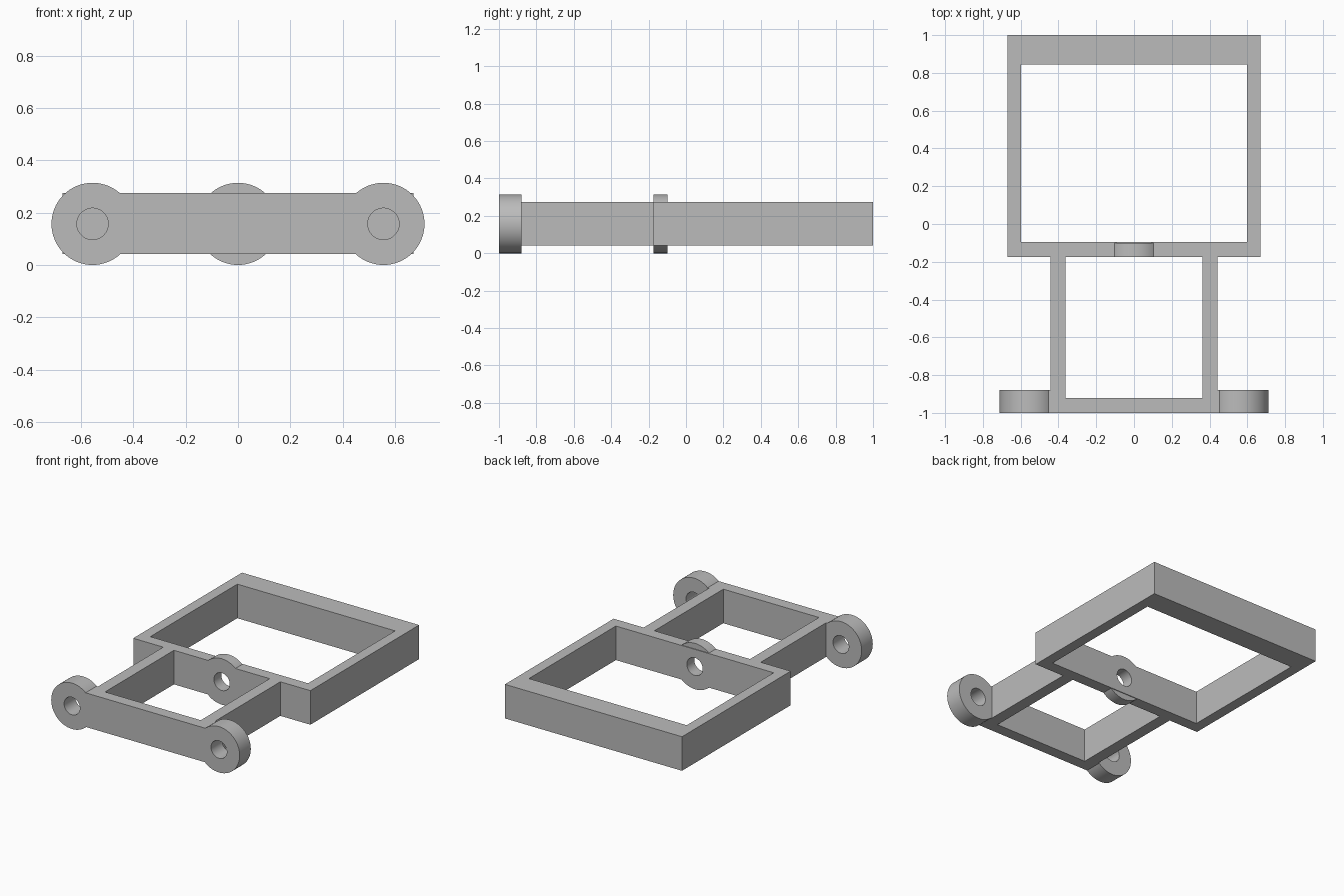
import bpy
import math

if "Cube" in bpy.data.objects:
    bpy.data.objects.remove(bpy.data.objects["Cube"])

grey = bpy.data.materials.new("plain grey")
grey.diffuse_color = (0.5, 0.5, 0.5, 1)
grey.use_nodes = True
grey.node_tree.nodes["Principled BSDF"].inputs["Base Color"].default_value = grey.diffuse_color

Z0, Z1 = 0.042, 0.275      # bottom and top of the bars
ZC = 0.157                 # height of the bores
LUG_R, BORE_R = 0.157, 0.06
LUG_X = 0.556


def box(name, x, y0, y1, z0=Z0, z1=Z1):
    """Box centred on x = 0 with half width x."""
    bpy.ops.mesh.primitive_cube_add(size=1, location=(0, (y0 + y1) / 2, (z0 + z1) / 2))
    ob = bpy.context.object
    ob.name = name
    ob.scale = (2 * x, y1 - y0, z1 - z0)
    bpy.ops.object.transform_apply(location=True, rotation=True, scale=True)
    return ob


def drum(name, x, y0, y1, r):
    """Cylinder lying along y."""
    bpy.ops.mesh.primitive_cylinder_add(vertices=64, radius=r, depth=y1 - y0,
                                        location=(x, (y0 + y1) / 2, ZC),
                                        rotation=(math.pi / 2, 0, 0))
    ob = bpy.context.object
    ob.name = name
    bpy.ops.object.transform_apply(location=True, rotation=True, scale=True)
    return ob


def combine(target, tool, operation):
    mod = target.modifiers.new("bool", 'BOOLEAN')
    mod.operation = operation
    mod.solver = 'EXACT'
    mod.object = tool
    bpy.context.view_layer.objects.active = target
    bpy.ops.object.modifier_apply(modifier=mod.name)
    bpy.data.objects.remove(tool, do_unlink=True)


# Large rear frame, narrow front frame and front cross bar
frame = box("bracket_frame", 0.67, -0.175, 1.0)
combine(frame, box("front_frame", 0.443, -1.0, -0.15), 'UNION')
combine(frame, box("front_bar", 0.46, -1.0, -0.88), 'UNION')

# Round lugs: two at the front corners, one in the middle wall
combine(frame, drum("middle_lug", 0, -0.175, -0.1, LUG_R), 'UNION')
for s in (-1, 1):
    combine(frame, drum("front_lug", s * LUG_X, -1.0, -0.88, LUG_R), 'UNION')

# Open windows of both frames
combine(frame, box("rear_window", 0.597, -0.095, 0.845, -1, 1), 'DIFFERENCE')
combine(frame, box("front_window", 0.362, -0.92, -0.175, -1, 1), 'DIFFERENCE')

# Bores through the lugs
combine(frame, drum("middle_bore", 0, -0.3, 0.05, BORE_R), 'DIFFERENCE')
for s in (-1, 1):
    combine(frame, drum("front_bore", s * LUG_X, -1.1, -0.8, BORE_R), 'DIFFERENCE')

frame.data.materials.clear()
frame.data.materials.append(grey)
for p in frame.data.polygons:
    p.material_index = 0
bpy.ops.object.select_all(action='DESELECT')
frame.select_set(True)
bpy.context.view_layer.objects.active = frame
bpy.ops.object.shade_smooth_by_angle(angle=math.radians(30))
